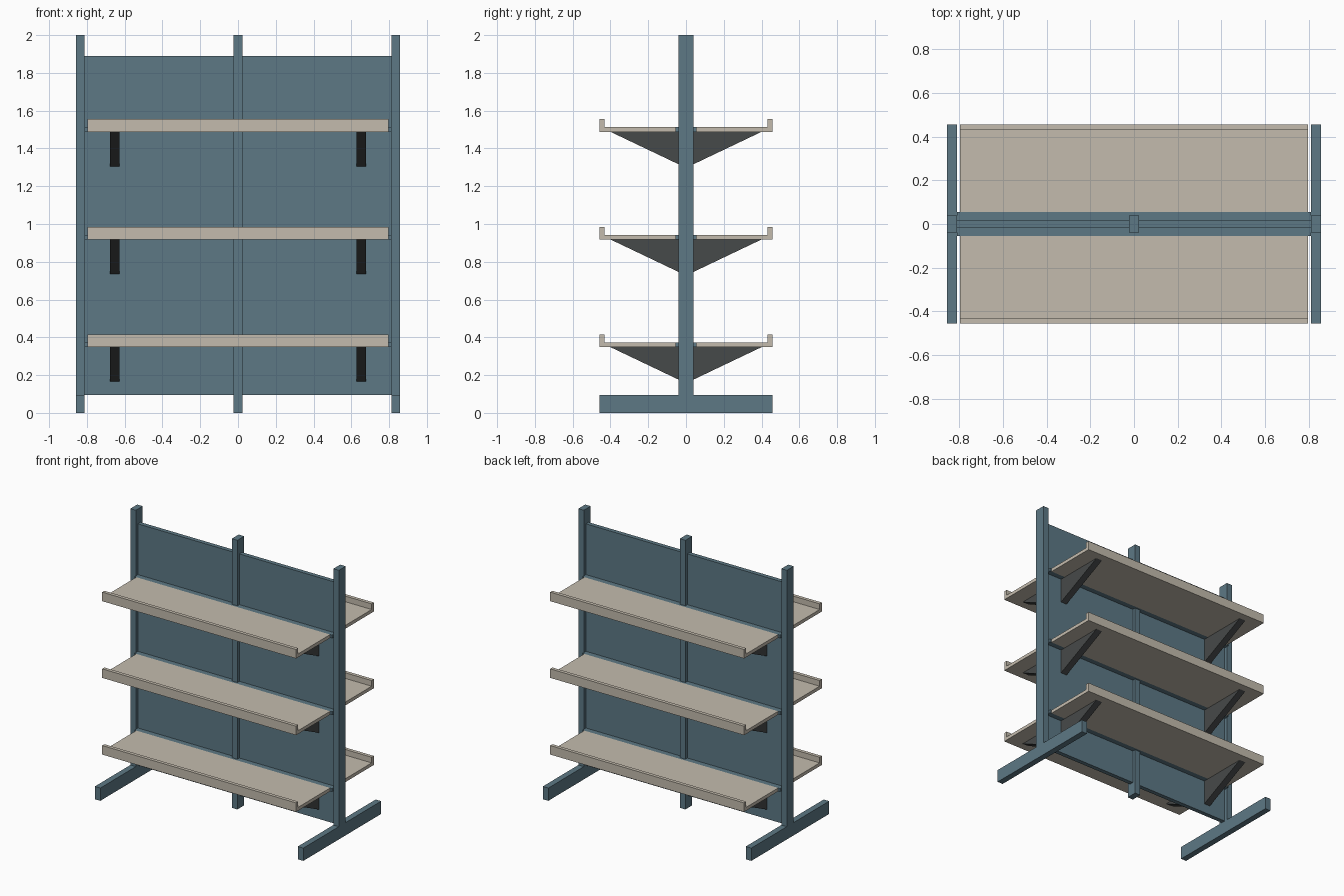
import bpy
import bmesh
from mathutils import Vector

cube = bpy.data.objects.get("Cube")
if cube:
    bpy.data.objects.remove(cube)


def make_material(name, colour):
    mat = bpy.data.materials.new(name)
    mat.use_nodes = True
    rgba = (*colour, 1)
    mat.diffuse_color = rgba
    mat.node_tree.nodes["Principled BSDF"].inputs["Base Color"].default_value = rgba
    return mat


BLUE = make_material("slate blue paint", (0.11, 0.19, 0.235))
BEIGE = make_material("beige shelf", (0.55, 0.50, 0.42))
DARK = make_material("dark bracket", (0.062, 0.067, 0.068))


def extrude_x(name, profile, x0, x1, mat):
    """Sweep a closed (y, z) profile along x."""
    bm = bmesh.new()
    face = bm.faces.new([bm.verts.new((x0, y, z)) for y, z in profile])
    swept = bmesh.ops.extrude_face_region(bm, geom=[face])
    verts = [v for v in swept["geom"] if isinstance(v, bmesh.types.BMVert)]
    bmesh.ops.translate(bm, verts=verts, vec=Vector((x1 - x0, 0, 0)))
    bmesh.ops.recalc_face_normals(bm, faces=bm.faces)
    mesh = bpy.data.meshes.new(name)
    bm.to_mesh(mesh)
    bm.free()
    mesh.materials.append(mat)
    obj = bpy.data.objects.new(name, mesh)
    bpy.context.collection.objects.link(obj)
    return obj


def box(name, x0, x1, y0, y1, z0, z1, mat):
    return extrude_x(name, [(y0, z0), (y1, z0), (y1, z1), (y0, z1)], x0, x1, mat)


POST_IN, POST_OUT, POST_Y = 0.812, 0.857, 0.04
PANEL_Y, RAIL_Y, DEPTH = 0.016, 0.056, 0.457
SHELF_X, FOOT_TOP = 0.797, 0.095

# Frame: end posts with feet, middle post and back panel
for side, s in (("left", 1), ("right", -1)):
    x0, x1 = sorted((s * POST_IN, s * POST_OUT))
    box(f"{side}_post", x0, x1, -POST_Y, POST_Y, FOOT_TOP, 2, BLUE)
    box(f"{side}_foot", x0, x1, -DEPTH, DEPTH, 0, FOOT_TOP, BLUE)
box("middle_post", -0.023, 0.023, -POST_Y, POST_Y, 0, 2, BLUE)
box("back_panel", -POST_IN, POST_IN, -PANEL_Y, PANEL_Y, FOOT_TOP, 1.89, BLUE)

# Three tiers on both faces: rail, lipped shelf and two brackets
for tier, z in enumerate((0.348, 0.918, 1.488), 1):
    top = z + 0.025
    for face, s in (("front", -1), ("back", 1)):
        tag = f"{face}_{tier}"
        box(f"rail_{tag}", -POST_IN, POST_IN, *sorted((s * PANEL_Y, s * RAIL_Y)),
            z, top, BLUE)
        lip = [(RAIL_Y, z), (DEPTH, z), (DEPTH, z + 0.067),
               (DEPTH - 0.026, z + 0.067), (DEPTH - 0.026, top), (RAIL_Y, top)]
        extrude_x(f"shelf_{tag}", [(s * y, h) for y, h in lip],
                  -SHELF_X, SHELF_X, BEIGE)
        gusset = [(PANEL_Y, z), (0.4, z), (PANEL_Y, z - 0.183)]
        for side, d in (("left", 1), ("right", -1)):
            x = d * 0.652
            extrude_x(f"{side}_bracket_{tag}", [(s * y, h) for y, h in gusset],
                      x - 0.025, x + 0.025, DARK)
